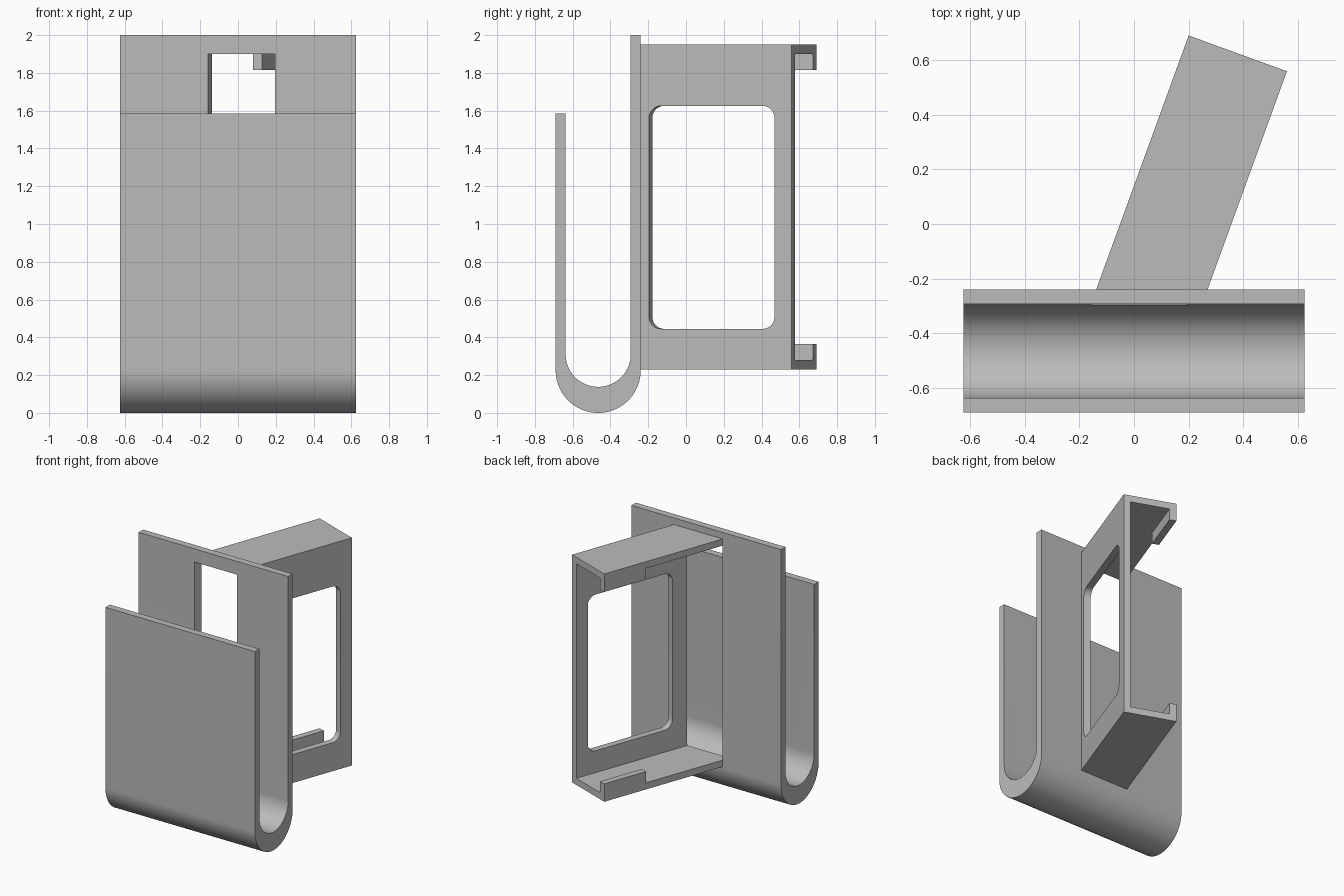
import bpy, bmesh
from math import sin, cos, pi, radians
from mathutils import Matrix, Vector

if "Cube" in bpy.data.objects:
    bpy.data.objects.remove(bpy.data.objects["Cube"])

# Single grey material
GREY = (0.5, 0.5, 0.5, 1)
grey = bpy.data.materials.new("plain grey")
grey.use_nodes = True
grey.diffuse_color = GREY
grey.node_tree.nodes["Principled BSDF"].inputs["Base Color"].default_value = GREY

# Axes for extrusion: columns are profile x, profile y, extrusion direction
ALONG_X = Matrix(((0, 0, 1, 0), (1, 0, 0, 0), (0, 1, 0, 0), (0, 0, 0, 1)))   # profile in y, z
ALONG_Y = Matrix(((1, 0, 0, 0), (0, 0, 1, 0), (0, 1, 0, 0), (0, 0, 0, 1)))   # profile in x, z
# Arm frame: origin at the far open corner, turned away from the plate
ARM = Matrix.Translation((0.2, 0.69, 0)) @ Matrix.Rotation(radians(-20), 4, 'Z')


def arc(cx, cy, r, start, end, steps):
    return [(cx + r * cos(start + (end - start) * i / steps),
             cy + r * sin(start + (end - start) * i / steps)) for i in range(steps + 1)]


def rect(x0, x1, y0, y1):
    return [(x0, y0), (x1, y0), (x1, y1), (x0, y1)]


def rounded(x0, x1, y0, y1, r=0.065):
    pts = []
    for i, (x, y) in enumerate(rect(x0 + r, x1 - r, y0 + r, y1 - r)):
        pts += arc(x, y, r, pi + i * pi / 2, 1.5 * pi + i * pi / 2, 8)
    return pts


def extrude(name, profile, start, end, matrix, clip_y=None):
    bm = bmesh.new()
    face = bm.faces.new([bm.verts.new((a, b, start)) for a, b in profile])
    new = bmesh.ops.extrude_face_region(bm, geom=[face])["geom"]
    bmesh.ops.translate(bm, vec=(0, 0, end - start),
                        verts=[g for g in new if isinstance(g, bmesh.types.BMVert)])
    bm.transform(matrix)
    if clip_y is not None:
        cut = bmesh.ops.bisect_plane(bm, geom=bm.verts[:] + bm.edges[:] + bm.faces[:],
                                     plane_co=(0, clip_y, 0), plane_no=(0, -1, 0),
                                     clear_outer=True)["geom_cut"]
        bmesh.ops.contextual_create(bm, geom=[g for g in cut if isinstance(g, bmesh.types.BMEdge)])
    bmesh.ops.recalc_face_normals(bm, faces=bm.faces[:])
    mesh = bpy.data.meshes.new(name)
    bm.to_mesh(mesh)
    bm.free()
    mesh.materials.append(grey)
    obj = bpy.data.objects.new(name, mesh)
    bpy.context.collection.objects.link(obj)
    return obj


def activate(obj):
    bpy.ops.object.select_all(action='DESELECT')
    obj.select_set(True)
    bpy.context.view_layer.objects.active = obj


def cut(obj, cutter):
    mod = obj.modifiers.new("cut", 'BOOLEAN')
    mod.operation = 'DIFFERENCE'
    mod.solver = 'EXACT'
    mod.object = cutter
    activate(obj)
    bpy.ops.object.modifier_apply(modifier=mod.name)
    bpy.data.objects.remove(cutter)


# Hook: tall back plate, curved bottom, shorter front plate
MID, OUT, INN = -0.465, 0.225, 0.172
profile = [(MID - OUT, 1.585)] + arc(MID, OUT, OUT, pi, 2 * pi, 48) + [(MID + OUT, 2), (MID + INN, 2)]
profile += arc(MID, 0.31, INN, 2 * pi, pi, 48) + [(MID - INN, 1.585)]
hook = extrude("hook", profile, -0.625, 0.625, ALONG_X)
cut(hook, extrude("front_window_cutter", rounded(-0.44, 0.44, 0.435, 1.38), -0.8, -0.55, ALONG_Y))

# Arm: channel with floor, roof and one side wall, running back at an angle
WIDE, T, LOW, HIGH = 0.383, 0.05, 0.23, 1.95
cut(hook, extrude("slot_cutter", rect(0, WIDE - T, LOW + T, HIGH - T), -1.2, -0.8, ARM @ ALONG_Y))
section = [(0, LOW), (WIDE, LOW), (WIDE, HIGH), (0, HIGH), (0, HIGH - T),
           (WIDE - T, HIGH - T), (WIDE - T, LOW + T), (0, LOW + T)]
arm = extrude("arm_channel", section, -1.3, 0, ARM @ ALONG_Y, clip_y=-0.245)
cut(arm, extrude("side_window_cutter", rounded(-0.803, -0.096, 0.445, 1.625),
                 WIDE - 2 * T, WIDE + T, ARM @ ALONG_X))

# Retaining lips on the open edge of floor and roof
lips = [extrude("lower_lip", rect(0, T, LOW + T / 2, 0.365), -0.35, 0, ARM @ ALONG_Y),
        extrude("upper_lip", rect(0, T, 1.815, HIGH - T / 2), -0.35, 0, ARM @ ALONG_Y)]

for obj in [hook, arm] + lips:
    activate(obj)
    bpy.ops.object.shade_smooth_by_angle(angle=radians(30))
